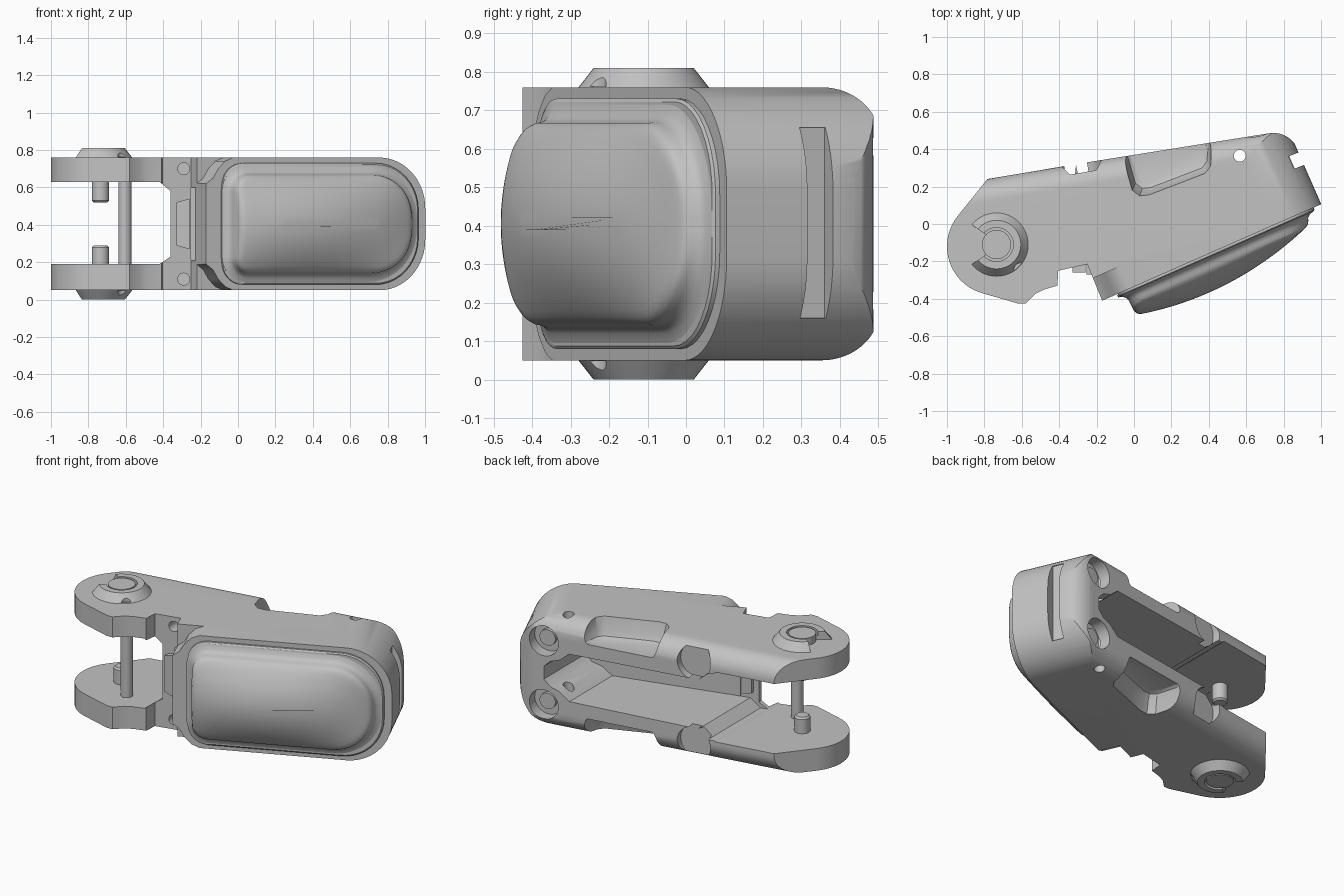
import bpy, bmesh, math
from mathutils import Vector

cube = bpy.data.objects.get("Cube")
if cube:
    bpy.data.objects.remove(cube)

grey = bpy.data.materials.new("plain_grey")
grey.use_nodes = True
grey.diffuse_color = (0.54, 0.54, 0.54, 1)
grey.node_tree.nodes["Principled BSDF"].inputs["Base Color"].default_value = grey.diffuse_color

MID = 0.405                       # mirror height of the whole part
START = Vector((-0.17, -0.41, 0))  # left end of the slanted front face
ALONG = Vector((0.915, 0.403, 0))
OUT = Vector((0.403, -0.915, 0))


# Mappings from profile coordinates (a, b) and extrusion c to space
def flat(a, b, c): return Vector((a, b, c))
def upright(a, b, c): return Vector((a, c, b))
def on_front(a, b, c): return START + ALONG * a + OUT * c + Vector((0, 0, b))
def along_back(a, b, c): return Vector((c, a + 0.168 * c, b))
def slot_map(a, b, c): return Vector((a, c + 0.27 * a, b))


def arc(cx, cy, r, a0, a1, n=10):
    angles = [math.radians(a0 + (a1 - a0) * i / n) for i in range(n + 1)]
    return [(cx + r * math.cos(a), cy + r * math.sin(a)) for a in angles]


def rounded(a0, a1, b0, b1, left, right, n=10, between=0):
    """Rounded rectangle, with extra points on its straight sides if asked."""
    corners = [arc(a1 - right, b0 + right, right, -90, 0, n), arc(a1 - right, b1 - right, right, 0, 90, n),
               arc(a0 + left, b1 - left, left, 90, 180, n), arc(a0 + left, b0 + left, left, 180, 270, n)]
    pts = []
    for i, corner in enumerate(corners):
        (xa, ya), (xb, yb) = corner[-1], corners[(i + 1) % 4][0]
        steps = [k / (between + 1) for k in range(1, between + 1)]
        pts += corner + [(xa + (xb - xa) * s, ya + (yb - ya) * s) for s in steps]
    return pts


def loft(name, rings):
    bm = bmesh.new()
    loops = [[bm.verts.new(p) for p in ring] for ring in rings]
    for low, high in zip(loops, loops[1:]):
        for i in range(len(low)):
            j = (i + 1) % len(low)
            bm.faces.new((low[i], low[j], high[j], high[i]))
    bm.faces.new(loops[0][::-1])
    bm.faces.new(loops[-1])
    bmesh.ops.recalc_face_normals(bm, faces=bm.faces)
    mesh = bpy.data.meshes.new(name)
    bm.to_mesh(mesh)
    bm.free()
    mesh.materials.append(grey)
    obj = bpy.data.objects.new(name, mesh)
    bpy.context.collection.objects.link(obj)
    return obj


def prism(name, pts, lo, hi, to=flat):
    return loft(name, [[to(a, b, c) for a, b in pts] for c in (lo, hi)])


def rod(name, p0, p1, r0, r1=None, n=32):
    p0, p1 = Vector(p0), Vector(p1)
    turn = (p1 - p0).to_track_quat('Z', 'Y')
    ring = arc(0, 0, 1, 0, 360 - 360 / n, n - 1)
    return loft(name, [[p + turn @ Vector((a * r, b * r, 0)) for a, b in ring]
                       for p, r in ((p0, r0), (p1, r1 or r0))])


def combine(target, tool, operation='DIFFERENCE'):
    mod = target.modifiers.new("shape", 'BOOLEAN')
    mod.operation, mod.solver, mod.object = operation, 'EXACT', tool
    bpy.context.view_layer.objects.active = target
    bpy.ops.object.modifier_apply(modifier=mod.name)
    bpy.data.objects.remove(tool)


def flip(z, side):
    return MID + side * (z - MID)


# Body: plan outline, rounded at the end and along the back
outline = (arc(-0.74, -0.12, 0.26, 140, 255, 18)
           + [(-0.62, -0.425), (-0.58, -0.425), (-0.53, -0.375), (-0.48, -0.35), (-0.41, -0.33),
              (-0.405, -0.25), (-0.25, -0.215), (-0.17, -0.41), (1.014, 0.1115)]
           + arc(0.745, 0.345, 0.142, 18, 100, 10) + [(-0.78, 0.245)])
body = prism("body", outline, 0, 0.81)
combine(body, prism("end_shape", rounded(-1.3, 1.28, 0.05, 0.76, 0.05, 0.27, 14), -1.6, 1, on_front), 'INTERSECT')
combine(body, prism("back_shape", rounded(-1.6, 0.372, 0.0503, 0.7597, 0.02, 0.12, 14), -1.4, 1.4, along_back),
        'INTERSECT')

# Fork gap between the arms and the tapering slot in the back
gap = [(-1.2, 0.19), (-0.42, 0.19), (-0.36, 0.23), (-0.36, 0.58), (-0.42, 0.63), (-1.2, 0.63)]
combine(body, prism("gap", gap, -0.8, 0.8, upright))
half = [(-0.5, 0.21), (-0.37, 0.21), (-0.31, 0.155), (0.5, 0.15), (0.56, 0.1), (0.62, 0.08), (0.66, 0.04)]
slot = [(x, MID - w) for x, w in half] + [(x, MID + w) for x, w in reversed(half)]
combine(body, prism("slot", slot, -0.115, 0.8, slot_map))

# Slit in the rounded end and the small hole through the height
slit = [(0.822, 0.36), (0.85, 0.293), (0.96, 0.335), (0.932, 0.402)]
combine(body, prism("slit", slit, 0.16, 0.655))
combine(body, rod("cross_hole", (0.565, 0.365, -0.1), (0.565, 0.365, 1), 0.032, n=20))

back = Vector((-0.166, 0.986, 0))
pocket = [(-0.1, 0.6), (-0.05, 0.32), (-0.01, 0.18), (0.03, 0.15), (0.08, 0.155),
          (0.38, 0.27), (0.41, 0.31), (0.43, 0.6)]
lip = [(-0.2, 0.61), (0.0, 0.62), (0.04, 0.65), (0.07, 0.7), (0.11, 0.74), (0.17, 0.765), (0.17, 0.9), (-0.2, 0.9)]
for side in (1, -1):
    # Side pocket with sloping walls, shoulder of the front lip
    combine(body, loft("pocket", [[Vector((0.19 + (x - 0.19) * k, 0.6 + (y - 0.6) * k, flip(z, side)))
                                   for x, y in pocket]
                                  for z, k in ((0.64, 0.86), (0.65, 0.91), (0.68, 0.95), (0.762, 1), (0.9, 1))]))
    combine(body, prism("lip_cut", [(x, flip(z, side)) for x, z in lip], -0.13, 0.3, on_front))
    # Counterbored screw holes in the back
    for x, y, z, r, depth in ((0.66, 0.48, 0.605, 0.093, 0.08), (-0.28, 0.325, 0.66, 0.105, 0.05)):
        p = Vector((x, y, flip(z, side)))
        combine(body, rod("counterbore", p - back * depth, p + back * 0.2, r))
    combine(body, rod("screw_hole", (-0.29, -0.4, flip(0.7, side)), (-0.29, 0.0, flip(0.7, side)), 0.032, n=20))

# Low frame on the front face
frame = loft("frame", [[on_front(a, b, h) for a, b in
                        rounded(0.09 + i, 1.235 - i, 0.08 + i, 0.73 - i, 0.12, 0.25 - i)]
                       for i, h in ((0, -0.02), (0, 0.012), (0.008, 0.018))])

# Domed cover: a flared foot, then shrinking outlines on a crowned height
def crown(a, b):
    s = (a - 0.13) / 1.05
    middle = 0.142 + 0.25 * s - 0.32 * s * s
    return 0.085 + (middle - 0.085) * (1 - ((b - MID) / 0.265) ** 2)

foot = [(-0.045, 0.005), (-0.045, 0.018), (-0.02, 0.026), (-0.007, 0.038), (0, 0.055)]
dome = [(0.003, 0.82), (0.01, 0.93), (0.022, 0.985)] + [(0.04 + 0.03 * k, 1) for k in range(8)]
rings = []
for i, level in foot + dome:
    pts = rounded(0.13 + i, 1.18 - i, 0.14 + i, 0.67 - i, max(0.09 - i, 0.012), max(0.24 - i, 0.012), 10, 12)
    rings.append([on_front(a, b, level * crown(a, b) if i > 0 else level) for a, b in pts])
cover = loft("cover", rings)

# Latch plates beside the front face
latch = prism("latch", rounded(-0.255, -0.175, 0.21, 0.6, 0.01, 0.01, 3), -0.27, -0.18, upright)
combine(latch, prism("latch_slot", rounded(-0.225, -0.19, 0.31, 0.56, 0.01, 0.01, 3), -0.4, -0.255, upright))
tongue = prism("tongue", [(-0.33, 0.29), (-0.26, 0.27), (-0.26, 0.54), (-0.33, 0.52)], -0.26, -0.18, upright)

# Pivot bosses with an open wedge, hubs, inner pins and screws
parts = [body, frame, cover, latch, tongue]
px, py = -0.735, -0.11
for side, end in ((1, "upper"), (-1, "lower")):
    def at(z, x=px, y=py): return (x, y, flip(z, side))
    boss = rod(end + "_boss", at(0.74), at(0.81), 0.185, 0.13, 48)
    wedge = [(px + 0.02, py)] + arc(px, py, 0.3, 143, 217, 6)
    combine(boss, prism("wedge", wedge, flip(0.755, side), flip(0.9, side)))
    combine(boss, rod("hub_groove", at(0.785), at(0.9), 0.09))
    combine(boss, rod("rod_relief", at(0.762, -0.605, -0.245), at(0.9, -0.605, -0.245), 0.038, n=20))
    parts += [boss, rod(end + "_hub", at(0.75), at(0.807), 0.078),
              rod(end + "_pin", at(0.64), at(0.53), 0.046),
              rod(end + "_pin_tip", at(0.53), at(0.52), 0.046, 0.036)]
    p = Vector((0.66, 0.48, flip(0.605, side)))
    parts.append(rod(end + "_screw", p - back * 0.1, p - back * 0.055, 0.05))
parts.append(rod("cross_rod", (-0.605, -0.245, 0.1), (-0.605, -0.245, 0.7), 0.035, n=24))

# Smooth shading with crisp edges
bpy.ops.object.select_all(action='DESELECT')
for part in parts:
    part.select_set(True)
bpy.context.view_layer.objects.active = body
bpy.ops.object.shade_smooth_by_angle(angle=math.radians(32))
